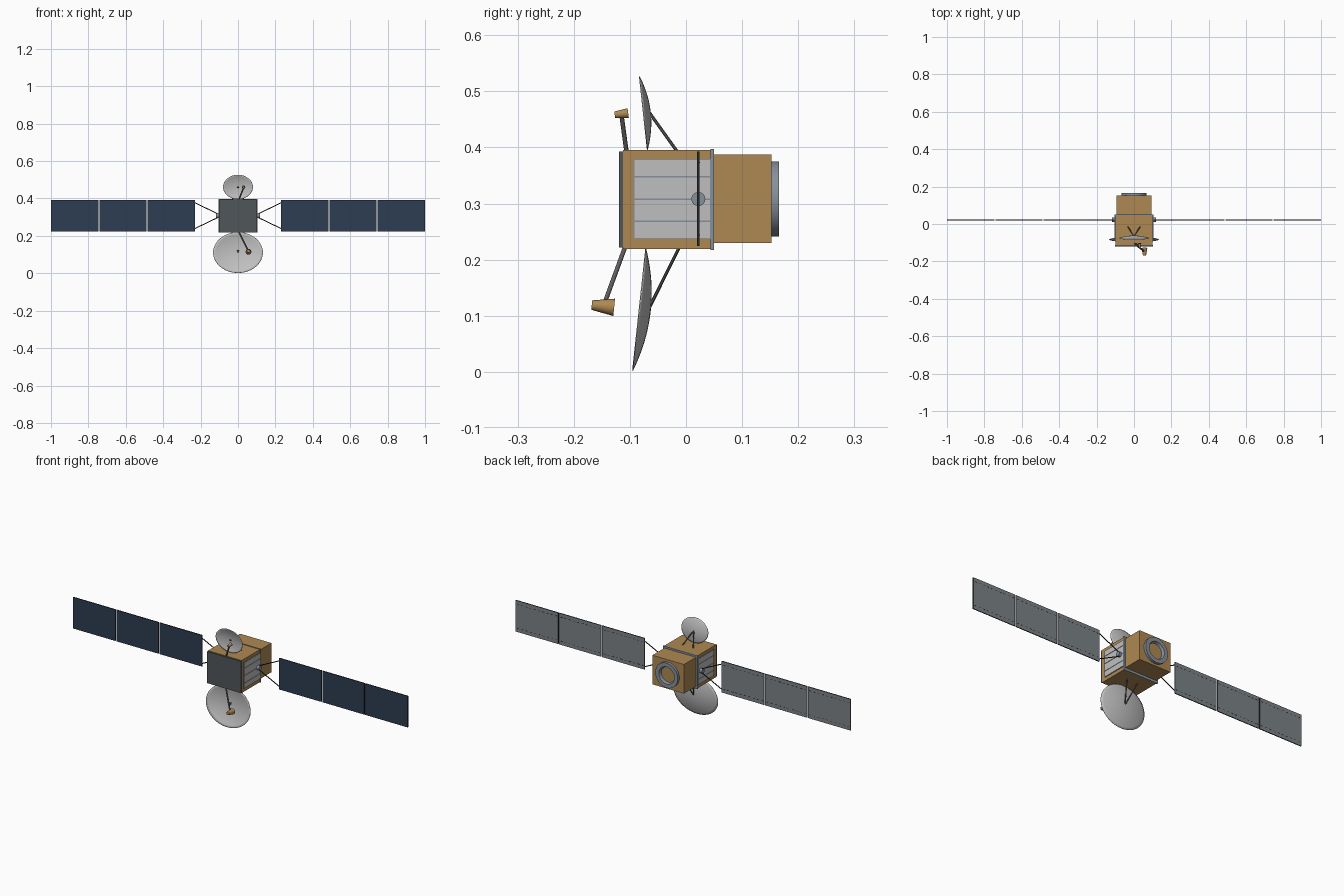
import bpy, bmesh, math
from mathutils import Vector, Matrix

if "Cube" in bpy.data.objects:
    bpy.data.objects.remove(bpy.data.objects["Cube"], do_unlink=True)


def material(name, r, g, b):
    m = bpy.data.materials.new(name)
    m.use_nodes = True
    m.diffuse_color = (r, g, b, 1)
    m.node_tree.nodes["Principled BSDF"].inputs["Base Color"].default_value = (r, g, b, 1)
    return m


GOLD = material("gold_foil", 0.42, 0.25, 0.085)
WHITE = material("radiator_white", 0.52, 0.52, 0.52)
DISH = material("dish_grey", 0.53, 0.53, 0.53)
SLATE = material("slate_metal", 0.24, 0.28, 0.33)
PLATE = material("front_charcoal", 0.08, 0.095, 0.1)
ROD = material("strut_grey", 0.11, 0.11, 0.115)
BLUE = material("solar_blue", 0.027, 0.047, 0.085)
BACK = material("panel_back_grey", 0.2, 0.225, 0.24)
BLACK = material("edge_black", 0.02, 0.02, 0.022)


def finish(name, bm, mats, smooth=False):
    bmesh.ops.recalc_face_normals(bm, faces=bm.faces)
    me = bpy.data.meshes.new(name)
    bm.to_mesh(me)
    bm.free()
    for m in mats:
        me.materials.append(m)
    ob = bpy.data.objects.new(name, me)
    bpy.context.collection.objects.link(ob)
    if smooth:
        bpy.ops.object.select_all(action="DESELECT")
        ob.select_set(True)
        bpy.context.view_layer.objects.active = ob
        bpy.ops.object.shade_smooth_by_angle(angle=math.radians(35))
    return ob


def add_box(bm, lo, hi):
    lo, hi = Vector(lo), Vector(hi)
    size = [abs(s) for s in hi - lo]
    mat = Matrix.Translation((lo + hi) / 2) @ Matrix.Diagonal((*size, 1))
    bmesh.ops.create_cube(bm, size=1, matrix=mat)


def box(name, lo, hi, mat):
    bm = bmesh.new()
    add_box(bm, lo, hi)
    return finish(name, bm, [mat])


def rod(name, a, b, r1, mat, r2=None, sides=12):
    """Cylinder or cone from point a to point b."""
    a, b = Vector(a), Vector(b)
    turn = (b - a).to_track_quat("Z", "Y").to_matrix().to_4x4()
    bm = bmesh.new()
    bmesh.ops.create_cone(bm, cap_ends=True, segments=sides, radius1=r1,
                          radius2=r1 if r2 is None else r2, depth=(b - a).length,
                          matrix=Matrix.Translation((a + b) / 2) @ turn)
    return finish(name, bm, [mat], True)


def lathe(name, profile, mat, centre, scale=(1, 1), tilt=0, closed=False, sides=48):
    """Spin (radius, y) points about the y axis, then stretch and tilt."""
    bm = bmesh.new()
    rings = []
    for r, y in profile:
        angles = [2 * math.pi * i / sides for i in range(sides)]
        rings.append([bm.verts.new((r * math.cos(t) * scale[0], y, r * math.sin(t) * scale[1]))
                      for t in angles])
    pairs = list(zip(rings, rings[1:]))
    if closed:
        pairs.append((rings[-1], rings[0]))
    for p, q in pairs:
        for i in range(sides):
            j = (i + 1) % sides
            bm.faces.new((p[i], p[j], q[j], q[i]))
    bmesh.ops.remove_doubles(bm, verts=bm.verts, dist=1e-5)
    bm.transform(Matrix.Translation(centre) @ Matrix.Rotation(tilt, 4, "X"))
    return finish(name, bm, [mat], True)


# Main bus
MID = 0.308
box("main_body", (-0.1, -0.112, 0.219), (0.1, 0.045, 0.395), GOLD)
box("front_plate", (-0.101, -0.119, 0.222), (0.101, -0.112, 0.393), PLATE)
box("body_flange", (-0.103, 0.044, 0.217), (0.103, 0.05, 0.397), SLATE)
box("rear_body", (-0.094, 0.05, 0.23), (0.094, 0.152, 0.387), GOLD)
lathe("rear_ring", [(0.067, 0.15), (0.067, 0.166), (0.046, 0.166), (0.04, 0.15)],
      SLATE, (0, 0, MID), closed=True)

# Parts repeated on both sides
for side, s in (("left", 1), ("right", -1)):
    # Radiator with four slats
    box(side + "_radiator_base", (s * 0.1, -0.094, 0.237), (s * 0.102, 0.044, 0.379), SLATE)
    bm = bmesh.new()
    edges = [0.237, 0.268, MID, 0.348, 0.379]
    for z0, z1 in zip(edges, edges[1:]):
        add_box(bm, (s * 0.101, -0.092, z0 + 0.0013), (s * 0.104, 0.043, z1 - 0.0013))
    finish(side + "_radiator_slats", bm, [WHITE])

    # Panel pivot and yoke
    rod(side + "_pivot", (s * 0.1, 0.022, MID), (s * 0.118, 0.022, MID), 0.0125, SLATE, sides=16)
    for end, k in (("upper", 1), ("lower", -1)):
        rod(f"{side}_{end}_yoke", (s * 0.108, 0.022, MID + k * 0.01),
            (s * 0.233, 0.022, MID + k * 0.07), 0.0025, BLACK, sides=8)

    # Solar wing: blue cells in front, grey back, dark edges
    bm = bmesh.new()
    dashes = bmesh.new()
    step = (1 - 0.23) / 3
    for i in range(3):
        x0 = 0.23 + i * step + (0.003 if i else 0)
        x1 = 0.23 + (i + 1) * step - (0.003 if i < 2 else 0)
        add_box(bm, (s * x0, 0.0195, 0.224), (s * x1, 0.0245, 0.393))
        for n in range(10):
            x = x0 + (n + 0.5) * (x1 - x0) / 10
            for z in (0.244, 0.373):
                add_box(dashes, (s * (x - 0.006), 0.0243, z - 0.001),
                        (s * (x + 0.006), 0.025, z + 0.001))
    wing = finish(side + "_solar_wing", bm, [BLACK, BLUE, BACK])
    for f in wing.data.polygons:
        if abs(f.normal.y) > 0.9:
            f.material_index = 1 if f.normal.y < 0 else 2
    finish(side + "_wing_dashes", dashes, [BLACK])


# Dish antennas with shallow bowls
def dish(name, centre, half_x, half_z, depth, tilt):
    steps = 10
    profile = [(i / steps, depth * (1 - (i / steps) ** 2)) for i in range(steps + 1)]
    ob = lathe(name, profile, DISH, centre, (half_x, half_z), tilt)
    mod = ob.modifiers.new("thickness", "SOLIDIFY")
    mod.thickness = 0.0016
    mod.offset = 0


dish("lower_dish", (0, -0.0835, 0.111), 0.133, 0.1095, 0.02, -0.107)
dish("upper_dish", (0, -0.076, 0.461), 0.08, 0.0655, 0.0125, 0.108)

# Struts behind the dishes
for name, tip, foot in (("lower", (-0.066, 0.113), (-0.012, 0.222)),
                        ("upper", (-0.066, 0.463), (-0.016, 0.393))):
    for side, s in (("left", 1), ("right", -1)):
        rod(f"{name}_{side}_dish_strut", (0, *tip), (s * 0.032, *foot), 0.003, ROD, sides=8)

# Feed horns on arms
rod("lower_feed_arm", (0.003, -0.108, 0.224), (0.055, -0.146, 0.12), 0.004, ROD)
rod("lower_feed_horn", (0.056, -0.168, 0.119), (0.056, -0.128, 0.115), 0.0085, GOLD, 0.0155, 20)
rod("upper_feed_arm", (0.004, -0.106, 0.392), (0.03, -0.115, 0.458), 0.004, ROD)
rod("upper_feed_horn", (0.03, -0.127, 0.458), (0.03, -0.103, 0.461), 0.006, GOLD, 0.009, 20)
